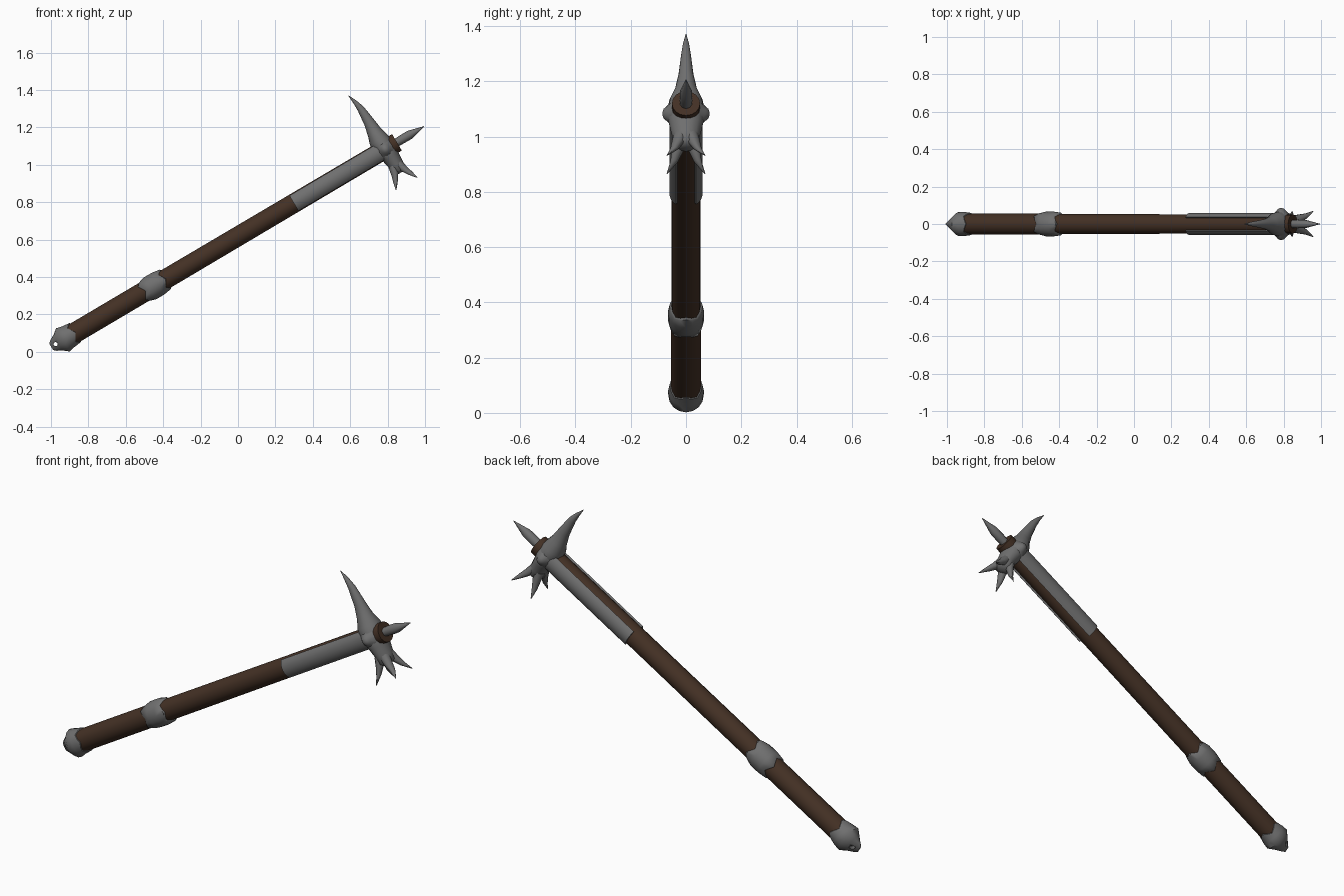
import bpy, bmesh, math
from mathutils import Matrix, Vector

if "Cube" in bpy.data.objects:
    bpy.data.objects.remove(bpy.data.objects["Cube"])

# The weapon is built along local x (shaft), z (beak up, prongs down), then tilted
TILT = Matrix.Translation((-0.975, 0, 0.041)) @ Matrix.Rotation(-math.radians(30.6), 4, 'Y')


def material(name, col):
    m = bpy.data.materials.new(name)
    m.diffuse_color = (*col, 1)
    m.use_nodes = True
    m.node_tree.nodes["Principled BSDF"].inputs["Base Color"].default_value = m.diffuse_color
    return m


STEEL = material("steel grey", (0.16, 0.16, 0.16))
WOOD = material("dark brown wood", (0.057, 0.030, 0.018))


def finish(name, bm, mat, angle=40):
    bmesh.ops.recalc_face_normals(bm, faces=bm.faces)
    bm.transform(TILT)
    me = bpy.data.meshes.new(name)
    bm.to_mesh(me)
    bm.free()
    me.materials.append(mat)
    ob = bpy.data.objects.new(name, me)
    bpy.context.collection.objects.link(ob)
    bpy.ops.object.select_all(action='DESELECT')
    ob.select_set(True)
    bpy.context.view_layer.objects.active = ob
    bpy.ops.object.shade_smooth_by_angle(angle=math.radians(angle))
    return ob


def tube(name, axis, rings, mat, n=12, angle=40, wave=None):
    """Loft ellipses (centre, radius a, radius b) lying across the given axis."""
    a, b, c = {'x': ((0, 0, 1), (0, 1, 0), (1, 0, 0)),
               'y': ((1, 0, 0), (0, 0, 1), (0, 1, 0)),
               'z': ((1, 0, 0), (0, 1, 0), (0, 0, 1))}[axis]
    a, b, c = Vector(a), Vector(b), Vector(c)
    bm = bmesh.new()
    loops = []
    for i, (p, ra, rb) in enumerate(rings):
        loop = []
        for k in range(n):
            t = 2 * math.pi * k / n
            w = wave[i] * math.cos(4 * t) if wave else 0
            loop.append(bm.verts.new(Vector(p) + a * ra * math.cos(t) + b * rb * math.sin(t) + c * w))
        loops.append(loop)
    for l0, l1 in zip(loops, loops[1:]):
        for k in range(n):
            j = (k + 1) % n
            bm.faces.new((l0[k], l0[j], l1[j], l1[k]))
    bm.faces.new(loops[0])
    bm.faces.new(loops[-1])
    return finish(name, bm, mat, angle)


def along(rows):
    return [((u, 0, 0), ra, rb) for u, ra, rb in rows]


# Wooden shaft, its end showing beyond the head
tube("shaft", 'x', along([(0.05, .055, .055), (0.6, .055, .055), (0.65, .053, .053),
                          (2.12, .051, .051)]), WOOD, 16)

# Grip collar with scalloped edges
tube("grip_collar", 'x', along([(.545, .053, .053), (.55, .060, .060), (.585, .067, .066),
                                (.635, .067, .066), (.67, .060, .060), (.675, .052, .052)]),
     STEEL, 16, 50, wave=[.012, .012, 0, 0, .012, .012])

# Pommel cap, flattening to an eyelet
pommel = tube("pommel", 'x', along([(-.028, .020, .004), (-.012, .034, .016), (.015, .048, .042),
                                    (.045, .072, .064), (.075, .065, .065), (.11, .059, .059),
                                    (.112, .054, .054)]),
              STEEL, 16, 50, wave=[0, 0, 0, 0, 0, .012, .012])
cutter = tube("eyelet_cutter", 'y', [((0, -.1, 0), .011, .011), ((0, .1, 0), .011, .011)], STEEL)
cutter.hide_render = True
mod = pommel.modifiers.new("eyelet", 'BOOLEAN')
mod.operation = 'DIFFERENCE'
mod.object = cutter
bpy.context.view_layer.objects.active = pommel
bpy.ops.object.modifier_apply(modifier=mod.name)
bpy.data.objects.remove(cutter)

# Curved side plates hugging the shaft below the head
for side, label in ((-1, "front"), (1, "back")):
    bm = bmesh.new()
    sect = []
    for r, order in ((.060, range(-4, 5)), (.049, range(4, -5, -1))):
        for k in order:
            t = math.radians(13 * k)
            sect.append((side * r * math.cos(t), r * math.sin(t)))
    ends = [[bm.verts.new((u, y, z)) for y, z in sect] for u in (1.48, 2.03)]
    m = len(sect)
    for k in range(m):
        j = (k + 1) % m
        bm.faces.new((ends[0][k], ends[0][j], ends[1][j], ends[1][k]))
    for k in range(m // 2 - 1):
        for e in ends:
            bm.faces.new((e[k], e[k + 1], e[m - 2 - k], e[m - 1 - k]))
    finish(label + "_side_plate", bm, STEEL)

# Head: curved beak, socket and neck in one loft
head = [(.348, 2.024, .001, .001), (.30, 2.037, .011, .011), (.254, 2.045, .019, .017),
        (.165, 2.047, .030, .027), (.105, 2.044, .041, .040), (.06, 2.043, .055, .060),
        (0, 2.047, .060, .070), (-.05, 2.052, .048, .061), (-.10, 2.055, .041, .050),
        (-.135, 2.052, .042, .046), (-.15, 2.052, .02, .02)]
tube("head_and_beak", 'z', [((u, 0, v), ru, ry) for v, u, ru, ry in head], STEEL, 16, 60)

# Side lugs and the four hammer prongs
for s in (-1, 1):
    tube("side_lug", 'y', [((2.047, s * .045, 0), .048, .052), ((2.047, s * .07, 0), .026, .028),
                           ((2.047, s * .081, 0), .016, .018), ((2.047, s * .085, 0), .006, .006)],
         STEEL, 10, 60)
    for d in (-1, 1):
        tube("prong", 'z', [((2.052 + d * .012, s * .015, -.095), .028, .030),
                            ((2.052 + d * .027, s * .030, -.140), .021, .022),
                            ((2.052 + d * .045, s * .043, -.178), .014, .014),
                            ((2.052 + d * .065, s * .068, -.217), .002, .002)], STEEL, 10, 60)

# Top spike
tube("top_spike", 'x', along([(2.10, .021, .021), (2.15, .024, .024), (2.20, .024, .022),
                              (2.288, .001, .001)]), STEEL, 10, 50)
